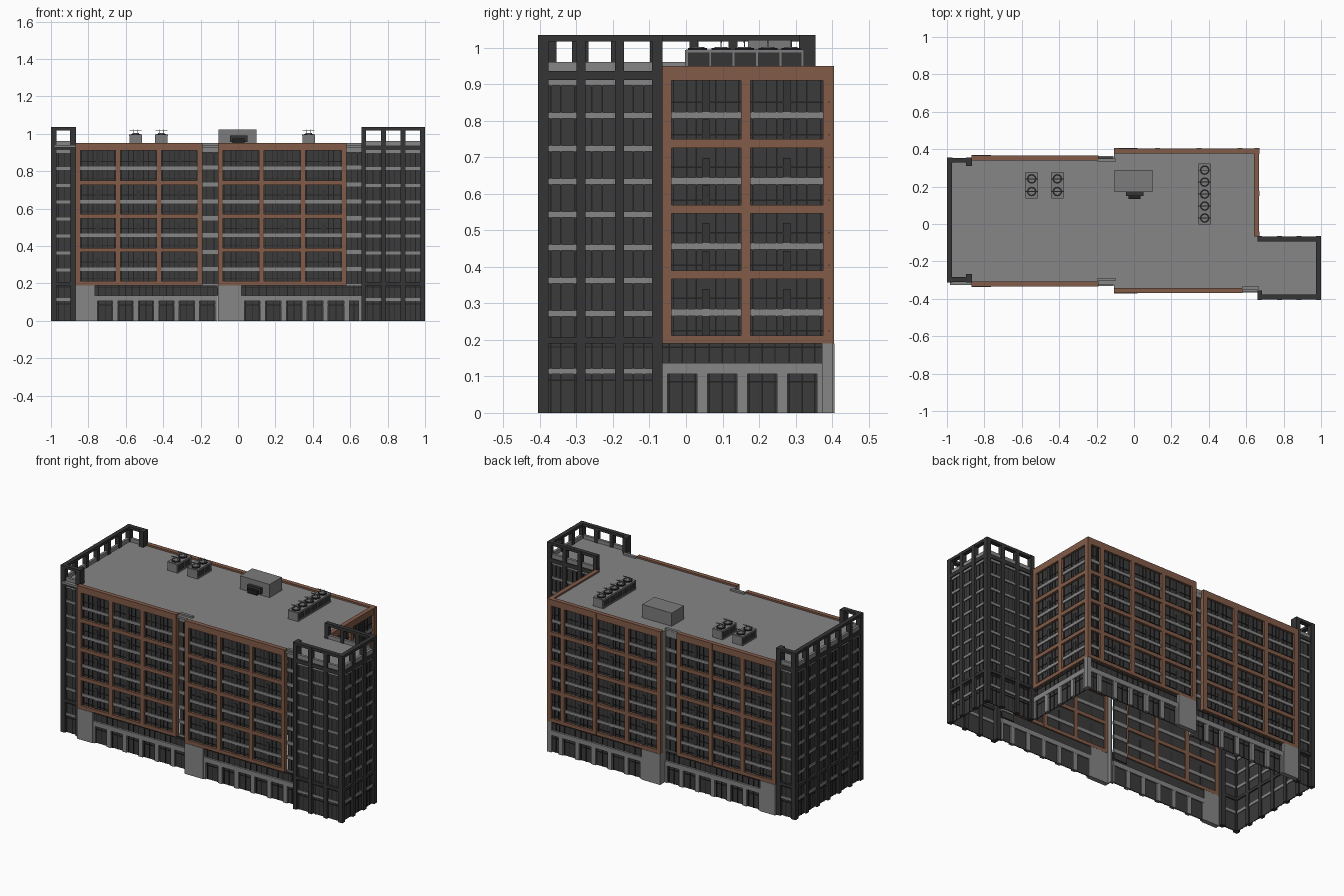
import bpy, bmesh
from mathutils import Vector

old = bpy.data.objects.get("Cube")
if old:
    bpy.data.objects.remove(old, do_unlink=True)


def material(name, r, g, b):
    m = bpy.data.materials.new(name)
    m.use_nodes = True
    m.diffuse_color = (r, g, b, 1)
    m.node_tree.nodes["Principled BSDF"].inputs["Base Color"].default_value = (r, g, b, 1)
    return m


brick = material("brick", .22, .105, .065)
concrete = material("concrete", .24, .24, .24)
charcoal = material("charcoal", .035, .035, .035)
glass = material("dark_glass", .043, .043, .043)
black = material("black_trim", .015, .015, .015)
metal = material("roof_metal", .2, .2, .2)

parts = {}


def part(name, mat):
    return parts.setdefault(name, (bmesh.new(), mat))[0]


def box(name, mat, lo, hi):
    lo, hi = Vector(lo), Vector(hi)
    geo = bmesh.ops.create_cube(part(name, mat), size=1)
    for v in geo["verts"]:
        v.co = (lo + hi) / 2 + v.co * (hi - lo)


def disc(name, mat, x, y, z, radius, height, sides=12):
    geo = bmesh.ops.create_cone(part(name, mat), cap_ends=True, segments=sides,
                                radius1=radius, radius2=radius, depth=height)
    for v in geo["verts"]:
        v.co += Vector((x, y, z + height / 2))


class Facade:
    """A wall plane: u runs along it, d is measured outward from it."""

    def __init__(self, name, axis, plane, side):
        self.name, self.axis, self.plane, self.side = name, axis, plane, side

    def box(self, label, mat, u0, u1, z0, z1, d0, d1):
        a, b = sorted((self.plane + self.side * d0, self.plane + self.side * d1))
        if self.axis == "x":
            box(self.name + label, mat, (u0, a, z0), (u1, b, z1))
        else:
            box(self.name + label, mat, (a, u0, z0), (b, u1, z1))

    def windows(self, u0, u1, z0, z1):
        self.box("_glass", glass, u0, u1, z0, z1, -.020, -.015)

    def mullions(self, u0, u1, z0, z1, fractions):
        for f in fractions:
            u = u0 + (u1 - u0) * f
            self.box("_mullions", black, u - .002, u + .002, z0, z1, -.015, -.012)

    def transoms(self, u0, u1, levels):
        for z in levels:
            self.box("_transoms", black, u0, u1, z - .002, z + .002, -.015, -.012)

    def bands(self, u0, u1, levels, height=.019):
        for z in levels:
            self.box("_bands", concrete, u0, u1, z, z + height, -.024, -.008)

    def brick_grid(self, columns, width=.027):
        """Brick frame over windows, each column given by its lower edge."""
        u0, u1 = columns[0], columns[-1] + width
        for u in columns:
            self.box("_brick", brick, u, u + width, .19, .95, -.028, 0)
        for z, h in ((.19, .022), (.367, .023), (.546, .024), (.726, .024), (.91, .04)):
            self.box("_brick", brick, u0, u1, z, z + h, -.0275, -.0005)
        self.windows(u0 + .005, u1 - .005, .195, .94)
        self.bands(u0 + .01, u1 - .01, (.266, .447, .626, .806))
        self.transoms(u0, u1, [.225 + .0895 * i for i in range(8)])
        for a, b in zip(columns, columns[1:]):
            a += width
            if b - a > .12:
                mid = (a + b) / 2
                for z in (.212, .285, .39, .466, .57, .645, .75, .825):
                    self.box("_piers", charcoal, mid - .01, mid + .01, z,
                             z + (.054 if z < .8 else .085), -.022, -.010)
            self.mullions(a, b, .2, .93, (.03, .22, .36, .64, .78, .97))

    def base(self, u0, u1, count, strip=True):
        """Ground floor: concrete piers, lintel and a window strip above."""
        pitch = (u1 - u0) / count
        self.windows(u0, u1, 0, .19)
        self.box("_base", concrete, u0, u1, .106, .136, -.027, -.003)
        for i in range(count + 1):
            u = u0 + pitch * i
            self.box("_base", concrete, max(u0, u - .014), min(u1, u + .014),
                     0, .11, -.026, -.004)
        self.mullions(u0, u1, 0, .19, [(i + f) / count for i in range(count)
                                       for f in (.18, .5, .82)])
        self.transoms(u0, u1, (.085, .18))

    def block(self, u0, u1):
        self.box("_corner_block", concrete, u0, u1, 0, .19, -.027, .002)

    def plain_gap(self, u0, u1, z0):
        self.windows(u0, u1, z0, .94)
        self.bands(u0, u1, [.175 + .0905 * i for i in range(8)], .022)
        self.box("_bands", concrete, u0, u1, .9, .95, -.024, -.006)
        self.mullions(u0, u1, z0, .9, (.3, .7))

    def dark_grid(self, u0, u1, bays, width=.025):
        """Charcoal pillars with an open crown above the roof."""
        step = (u1 - u0 - width) / bays
        for i in range(bays + 1):
            u = u0 + step * i
            self.box("_pillars", charcoal, u, u + width, 0, 1.035, -.028, 0)
        for z, h in ((.19, .018), (.912, .024), (1.018, .017)):
            self.box("_beams", charcoal, u0, u1, z, z + h, -.0275, -.001)
        self.windows(u0 + .005, u1 - .005, 0, .93)
        self.bands(u0 + .01, u1 - .01, [.264 + .0905 * i for i in range(8)], .016)
        self.bands(u0 + .01, u1 - .01, (.106,), .016)
        self.box("_bands", concrete, u0 + .01, u1 - .01, .936, .962, -.024, -.008)
        self.mullions(u0, u1, 0, .91, [(i + f) / bays for i in range(bays)
                                       for f in (.3, .55, .88)])
        self.transoms(u0, u1, [.09 + .0905 * i for i in range(10)])


# Long front and back walls
left_columns = [-.87, -.655, -.437, -.218]
right_columns = [-.107, .113, .333, .553]
for name, side, wing_y, main_y, end_y in (("front", -1, -.335, -.37, -.312),
                                         ("back", 1, .367, .405, .355)):
    wing = Facade(name + "_wing", "x", wing_y, side)
    wing.brick_grid(left_columns)
    wing.block(-.87, -.765)
    wing.base(-.765, -.11, 6)

    main = Facade(name + "_main", "x", main_y, side)
    main.brick_grid(right_columns if side < 0 else right_columns + [.643])
    main.block(-.107, .02)
    main.base(.02, .58, 5)
    main.base(.58, .66, 1)

    recess = Facade(name + "_recess", "x", end_y, side)
    recess.plain_gap(-.195, -.1, .136)
    recess.dark_grid(-1, -.867, 1, .03)
    # Crown return and wall step
    box(name + "_crown_return", charcoal, (-.897, min(end_y, end_y - side * .045), .93),
        (-.867, max(end_y, end_y - side * .045), 1.035))
    box(name + "_step_wall", concrete, (-.107, min(wing_y - side * .02, main_y - side * .005), 0),
        (-.1, max(wing_y - side * .02, main_y - side * .005), .93))
    if side < 0:
        Facade("front_inner_recess", "x", -.355, side).plain_gap(.58, .665, .136)

# Short walls
Facade("left_end", "y", -1, -1).dark_grid(-.312, .355, 6)
right_wall = Facade("right_wall", "y", .67, 1)
right_wall.brick_grid([-.067, .15, .375])
right_wall.base(-.065, .373, 4)
right_wall.block(.373, .403)

# Corner tower
Facade("tower_right", "y", 1, 1).dark_grid(-.405, -.065, 3)
Facade("tower_front", "x", -.405, -1).dark_grid(.66, 1, 3)
Facade("tower_back", "x", -.065, 1).dark_grid(.66, 1, 3)
box("tower_return", charcoal, (.66, -.405, 0), (.685, -.355, 1.035))

# Roof slabs
for lo, hi in (((-.985, -.325), (-.107, .35)), ((-.107, -.36), (.66, .395)),
               ((.66, -.39), (.985, -.075))):
    box("roof", concrete, (*lo, .927), (*hi, .94))


def fan_unit(name, x, y0, y1, fans):
    """Rooftop cooler with framed panels, a row of fans and guard posts."""
    box(name + "_body", charcoal, (x - .031, y0 + .004, .948), (x + .031, y1 - .004, .988))
    for z, h in ((.94, .008), (.988, .008)):
        box(name + "_frame", metal, (x - .035, y0, z), (x + .035, y1, z + h))
    for y in (y0, y1):
        box(name + "_ends", metal, (x - .032, y - .003, .944), (x + .032, y + .003, .994))
    pitch = (y1 - y0) / fans
    for i in range(fans):
        y = y0 + pitch * (i + .5)
        disc(name + "_fans", black, x, y, .996, .026, .004)
        disc(name + "_fan_hubs", metal, x, y, 1, .018, .003)
        for s in (-1, 1):
            box(name + "_posts", metal, (x + s * .012 - .0015, y - .0015, 1),
                (x + s * .012 + .0015, y + .0015, 1.022))
            box(name + "_ribs", metal, (x + s * .031, y - pitch / 2, .948),
                (x + s * .034, y - pitch / 2 + .005, .988))
        box(name + "_guard", metal, (x - .032, y - .002, 1.014), (x + .032, y + .002, 1.018))


fan_unit("left_cooler", -.547, .14, .275, 2)
fan_unit("middle_cooler", -.41, .14, .275, 2)
fan_unit("long_cooler", .378, 0, .32, 5)

# Plant room box with its intake
box("plant_box", metal, (-.105, .17, .94), (.098, .29, 1.022))
box("plant_intake", charcoal, (-.042, .15, .955), (.05, .17, .99))
box("plant_duct", black, (-.03, .135, .95), (.035, .15, .975))

# Turn every part into an object
for name, (bm, mat) in parts.items():
    mesh = bpy.data.meshes.new(name)
    bm.to_mesh(mesh)
    bm.free()
    mesh.materials.append(mat)
    bpy.context.scene.collection.objects.link(bpy.data.objects.new(name, mesh))
